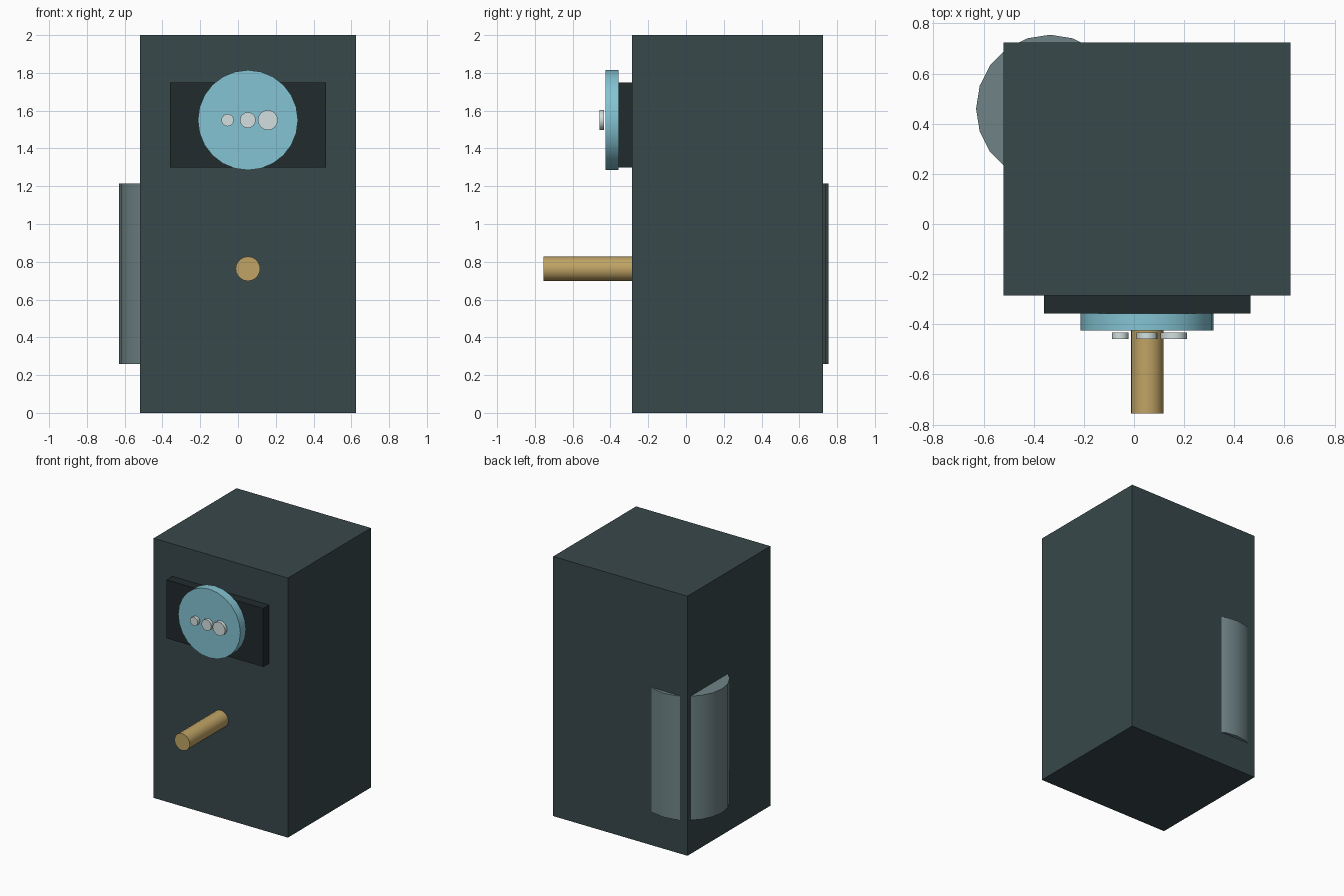
import bpy
import math

if "Cube" in bpy.data.objects:
    bpy.data.objects.remove(bpy.data.objects["Cube"])

CX = 0.0525  # centre line of the cabinet


def finish(ob, name, color):
    ob.name = name
    mat = bpy.data.materials.new(name + "_colour")
    mat.diffuse_color = (*color, 1)
    mat.use_nodes = True
    mat.node_tree.nodes["Principled BSDF"].inputs["Base Color"].default_value = mat.diffuse_color
    ob.data.materials.append(mat)
    return ob


def box(name, x, y, z, color):
    """Box from (min, max) ranges."""
    bpy.ops.mesh.primitive_cube_add(size=1, location=[sum(r) / 2 for r in (x, y, z)])
    ob = bpy.context.object
    ob.scale = [r[1] - r[0] for r in (x, y, z)]
    bpy.ops.object.transform_apply(location=False, rotation=False, scale=True)
    return finish(ob, name, color)


def cylinder(name, centre, radius, length, sides, color, facing_front=True):
    bpy.ops.mesh.primitive_cylinder_add(
        vertices=sides, radius=radius, depth=length, location=centre,
        rotation=(math.pi / 2 if facing_front else 0, 0, 0))
    bpy.ops.object.shade_smooth_by_angle(angle=math.radians(35))
    return finish(bpy.context.object, name, color)


# Cabinet and the raised panel on its front
box("cabinet", (-0.52, 0.625), (-0.285, 0.725), (0, 2), (0.04, 0.065, 0.07))
box("front_panel", (-0.36, 0.465), (-0.357, -0.285), (1.3, 1.75), (0.015, 0.024, 0.026))

# Round dial with three studs of growing size, just clear of its face
cylinder("dial", (CX, -0.391, 1.55), 0.265, 0.068, 24, (0.23, 0.55, 0.65))
for i, (x, r) in enumerate([(-0.055, 0.033), (0.052, 0.042), (0.158, 0.053)]):
    cylinder(f"dial_stud_{i + 1}", (x, -0.446, 1.55), r, 0.026, 16, (0.65, 0.74, 0.74))

# Rod sticking out of the front
cylinder("front_rod", (CX, -0.52, 0.763), 0.065, 0.47, 20, (0.53, 0.37, 0.13))

# Upright tank sunk into the back left corner
cylinder("corner_tank", (-0.335, 0.46, 0.7375), 0.295, 0.955, 20,
         (0.16, 0.23, 0.24), facing_front=False)
